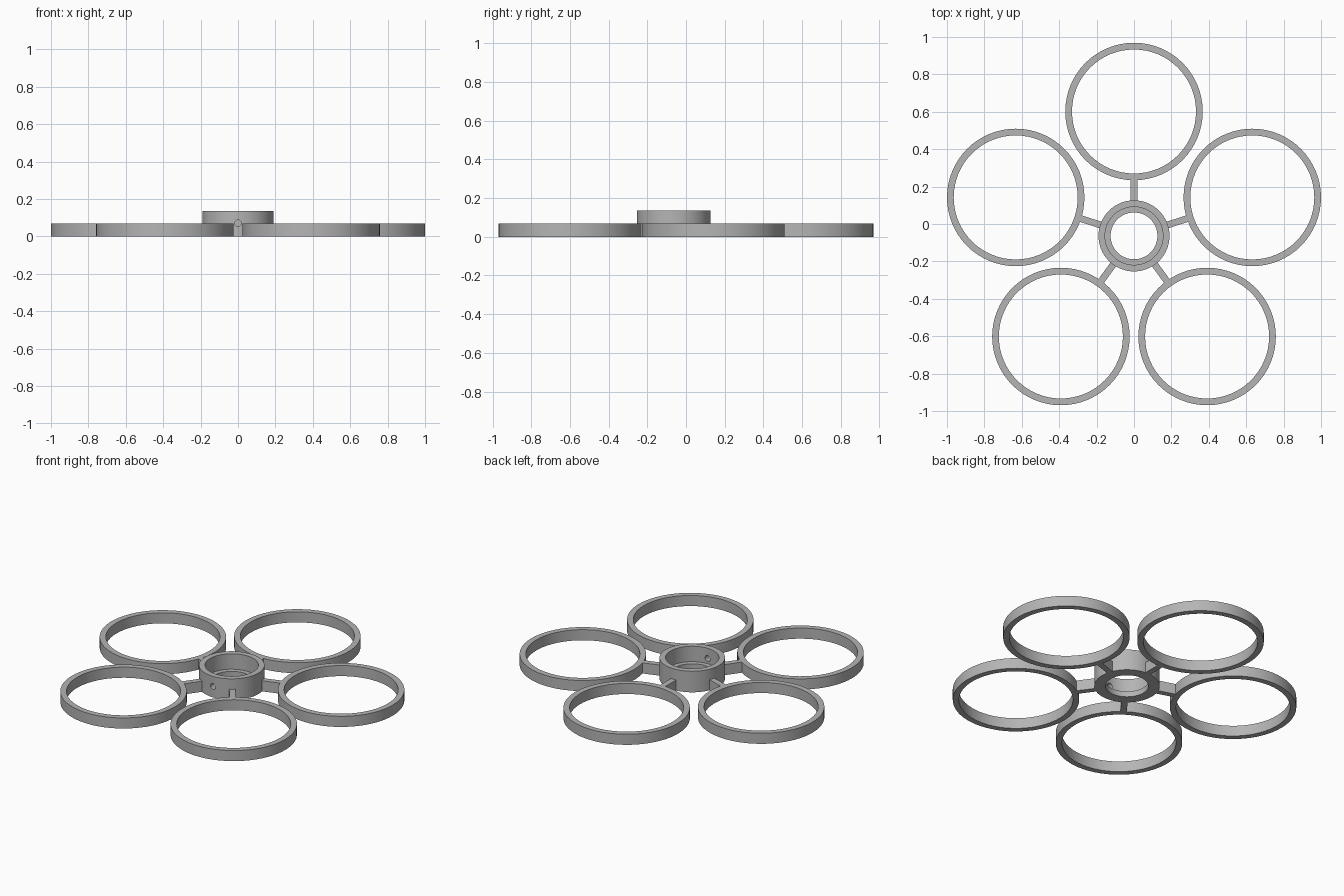
import bpy
import bmesh
from math import cos, sin, pi, radians
from mathutils import Matrix, Vector

cube = bpy.data.objects.get("Cube")
if cube:
    bpy.data.objects.remove(cube, do_unlink=True)

# Plain grey
grey = bpy.data.materials.new("plain_grey")
grey.use_nodes = True
colour = (0.46, 0.46, 0.46, 1)
grey.diffuse_color = colour
grey.node_tree.nodes["Principled BSDF"].inputs["Base Color"].default_value = colour

HUB = Vector((0, -0.0635, 0))
HUB_R, HUB_H = 0.19, 0.135
RING_R, RING_H, WALL = 0.3675, 0.068, 0.036
REACH = 0.665
ARM_W = 0.036


def finish(name, bm):
    bmesh.ops.recalc_face_normals(bm, faces=bm.faces)
    mesh = bpy.data.meshes.new(name)
    bm.to_mesh(mesh)
    bm.free()
    mesh.materials.append(grey)
    obj = bpy.data.objects.new(name, mesh)
    bpy.context.collection.objects.link(obj)
    return obj


def lathe(name, profile, centre, sides):
    """Revolve a closed (radius, height) profile about a vertical axis."""
    bm = bmesh.new()
    loops = []
    for i in range(sides):
        a = 2 * pi * i / sides
        loops.append([bm.verts.new(centre + Vector((r * cos(a), r * sin(a), z)))
                      for r, z in profile])
    n = len(profile)
    for i in range(sides):
        here, there = loops[i], loops[(i + 1) % sides]
        for j in range(n):
            k = (j + 1) % n
            bm.faces.new((here[j], there[j], there[k], here[k]))
    return finish(name, bm)


def smooth(obj):
    bpy.ops.object.select_all(action="DESELECT")
    obj.select_set(True)
    bpy.context.view_layer.objects.active = obj
    bpy.ops.object.shade_smooth_by_angle(angle=radians(30))


# Hub: a cup with a ledge round the bottom opening
hub = lathe("hub", [(HUB_R, 0), (HUB_R, HUB_H), (0.155, HUB_H),
                    (0.155, 0.036), (0.125, 0.036), (0.125, 0)], HUB, 64)

# Screw hole through the front wall of the hub
bm = bmesh.new()
place = Matrix.Translation(HUB + Vector((0, -HUB_R, 0.07))) @ Matrix.Rotation(pi / 2, 4, "X")
bmesh.ops.create_cone(bm, cap_ends=True, segments=24, radius1=0.018,
                      radius2=0.018, depth=0.15, matrix=place)
cutter = finish("screw_hole_cutter", bm)
cutter.hide_render = True
cutter.hide_set(True)
cut = hub.modifiers.new("screw_hole", "BOOLEAN")
cut.operation = "DIFFERENCE"
cut.solver = "EXACT"
cut.object = cutter
smooth(hub)

# Five rings, each joined to the hub by a flat arm
for i in range(5):
    angle = radians(90 + 72 * i)
    out = Vector((cos(angle), sin(angle), 0))
    inner = RING_R - WALL
    ring = lathe(f"ring_{i + 1}", [(RING_R, 0), (RING_R, RING_H), (inner, RING_H), (inner, 0)],
                 HUB + out * REACH, 64)
    smooth(ring)

    start, end = HUB_R - 0.01, REACH - RING_R + 0.012
    bm = bmesh.new()
    place = (Matrix.Translation(HUB + out * (start + end) / 2 + Vector((0, 0, RING_H / 2)))
             @ Matrix.Rotation(angle, 4, "Z")
             @ Matrix.Diagonal((end - start, ARM_W, RING_H, 1)))
    bmesh.ops.create_cube(bm, size=1, matrix=place)
    finish(f"arm_{i + 1}", bm)
